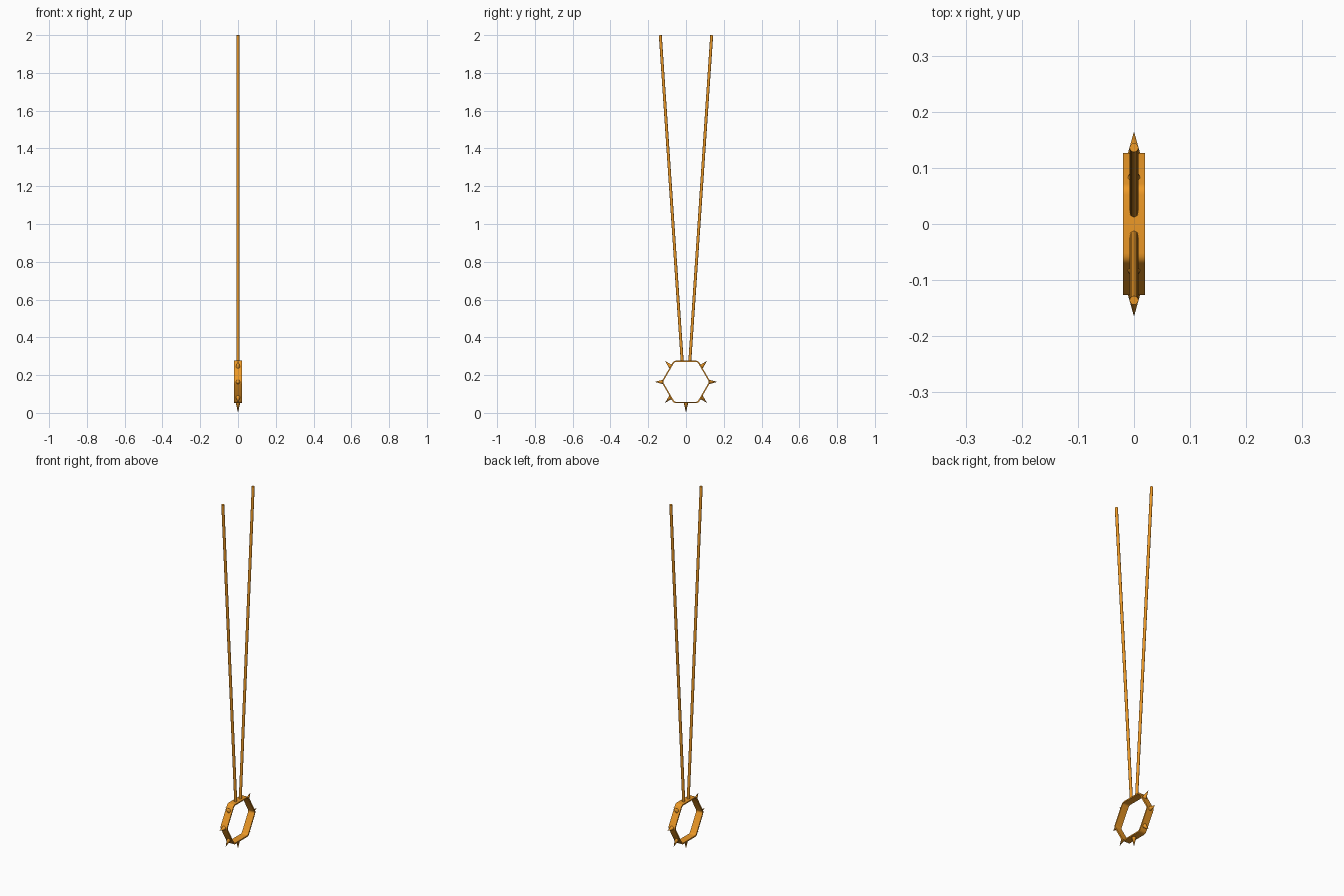
import bpy, bmesh, math
from mathutils import Vector

if "Cube" in bpy.data.objects:
    bpy.data.objects.remove(bpy.data.objects["Cube"])

CZ = 0.164          # height of the ring centre
mat = bpy.data.materials.new("orange")
mat.diffuse_color = (0.85, 0.32, 0.02, 1)
mat.use_nodes = True
mat.node_tree.nodes["Principled BSDF"].inputs["Base Color"].default_value = mat.diffuse_color


def finish(ob, name):
    ob.name = name
    ob.data.materials.append(mat)
    bpy.ops.object.select_all(action='DESELECT')
    ob.select_set(True)
    bpy.context.view_layer.objects.active = ob
    bpy.ops.object.shade_smooth_by_angle(angle=math.radians(35))


def cone_between(name, a, b, r1, r2, sides):
    a, b = Vector(a), Vector(b)
    d = b - a
    bpy.ops.mesh.primitive_cone_add(
        vertices=sides, radius1=r1, radius2=r2, depth=d.length,
        location=(a + b) / 2, rotation=d.to_track_quat('Z', 'Y').to_euler())
    finish(bpy.context.object, name)


def ring_profile(radius, rounding):
    # hexagon in the y-z plane with rounded corners
    corners = [Vector((0, radius * math.cos(k * math.pi / 3),
                       CZ + radius * math.sin(k * math.pi / 3))) for k in range(6)]
    pts = []
    for k, c in enumerate(corners):
        a = c + (corners[k - 1] - c).normalized() * rounding
        b = c + (corners[(k + 1) % 6] - c).normalized() * rounding
        for i in range(5):
            t = i / 4
            pts.append(a * (1 - t) ** 2 + c * 2 * t * (1 - t) + b * t * t)
    return pts


# hexagonal band
bm = bmesh.new()
loops = []
for radius, rounding, x in ((0.130, 0.013, -0.02), (0.130, 0.013, 0.02),
                            (0.122, 0.009, 0.02), (0.122, 0.009, -0.02)):
    loops.append([bm.verts.new((x, p.y, p.z)) for p in ring_profile(radius, rounding)])
n = len(loops[0])
for j in range(4):
    p, q = loops[j], loops[(j + 1) % 4]
    for i in range(n):
        bm.faces.new((p[i], p[(i + 1) % n], q[(i + 1) % n], q[i]))
bmesh.ops.recalc_face_normals(bm, faces=bm.faces)
mesh = bpy.data.meshes.new("hex_band")
bm.to_mesh(mesh)
bm.free()
band = bpy.data.objects.new("hex_band", mesh)
bpy.context.collection.objects.link(band)
finish(band, "hex_band")

# spikes around the band, none at the top
for i, deg in enumerate((0, 45, 135, 180, 225, 270, 315)):
    d = Vector((0, math.cos(math.radians(deg)), math.sin(math.radians(deg))))
    base, tip = {0: (0.122, 0.165), 180: (0.122, 0.165),
                 270: (0.109, 0.164)}.get(deg, (0.112, 0.157))
    c = Vector((0, 0, CZ))
    cone_between(f"spike_{i + 1}", c + d * base, c + d * tip, 0.012, 0, 16)

# two diverging cords
for side, s in (("left", -1), ("right", 1)):
    cone_between(f"cord_{side}", (0, s * 0.02, 0.27), (0, s * 0.136, 1.9995),
                 0.0078, 0.0078, 16)
